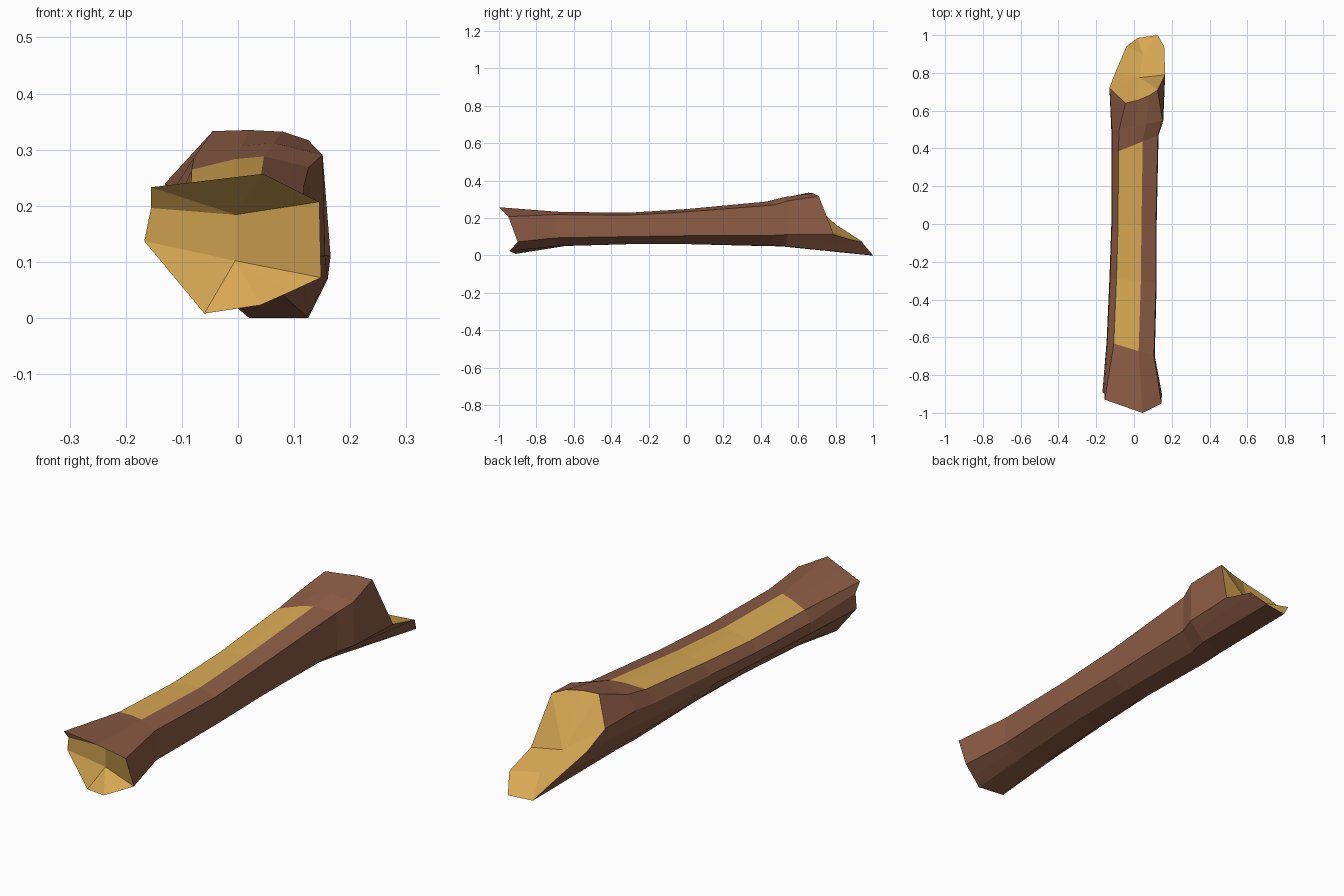
import bpy, bmesh

if "Cube" in bpy.data.objects:
    bpy.data.objects.remove(bpy.data.objects["Cube"])


def material(name, rgb):
    m = bpy.data.materials.new(name)
    m.diffuse_color = (*rgb, 1)
    m.use_nodes = True
    m.node_tree.nodes["Principled BSDF"].inputs["Base Color"].default_value = m.diffuse_color
    return m


bark = material("bark", (0.26, 0.105, 0.06))
wood = material("bare_wood", (0.70, 0.40, 0.09))

# Trunk cross-section, clockwise from the upper left (x: -1..1, z: 0..1)
profile = [(-.7, .9), (-.08, .98), (.33, 1), (.97, .92), (1, .24), (.7, .12),
           (.4, 0), (-.4, 0), (-.75, .2), (-1, .45), (-.97, .68)]
# y, left x, right x, bottom z, top z, slant of ring
stations = [(-.66, -.145, .11, .05, .232, -.3),
            (-.3, -.13, .12, .06, .228, -.1),
            (0, -.12, .12, .06, .247, 0),
            (.42, -.12, .13, .05, .288, .4),
            (.52, -.12, .155, .048, .312, .2)]
# Broken rims, same point order as the profile
front_rim = [(-.155, -.93, .233), (-.055, -.965, .245), (.045, -1, .257),
             (.145, -.95, .207), (.148, -.9, .072), (.094, -.922, .047),
             (.04, -.945, .023), (-.06, -.91, .008), (-.113, -.9, .072),
             (-.167, -.89, .137), (-.155, -.9, .196)]
back_rim = [(-.045, .64, .333), (.02, .655, .335), (.08, .68, .332),
            (.125, .71, .317), (.165, .79, .11), (.16, .94, .07),
            (.125, 1, 0), (.02, .985, 0), (-.04, .94, .075),
            (-.1, .8, .165), (-.13, .72, .24)]


def ring(y, xl, xr, z0, z1, slant):
    cx, hx = (xl + xr) / 2, (xr - xl) / 2
    return [(cx + hx * px, y + slant * hx * px, z0 + (z1 - z0) * pz)
            for px, pz in profile]


bm = bmesh.new()
loops = [[bm.verts.new(p) for p in r]
         for r in [front_rim] + [ring(*s) for s in stations] + [back_rim]]

# Bark sides with a peeled strip along the top
n = len(profile)
for k in range(len(loops) - 1):
    a, b = loops[k], loops[k + 1]
    for i in range(n):
        j = (i + 1) % n
        f = bm.faces.new((a[i], a[j], b[j], b[i]))
        f.material_index = int(i < 2 and 1 <= k <= 3)


def cap(rim, centres, faces):
    """Faces index the rim, with 11 and 12 being the inner points."""
    v = rim + [bm.verts.new(c) for c in centres]
    for f in faces:
        bm.faces.new([v[i] for i in f]).material_index = 1


# Notched front break
cap(loops[0], [(-.005, -.87, .184), (-.005, -.87, .102)],
    [(0, 1, 11), (1, 2, 11), (2, 3, 11), (10, 0, 11), (3, 4, 12, 11),
     (4, 5, 12), (5, 6, 12), (6, 7, 12), (7, 8, 12), (8, 9, 12),
     (9, 10, 11, 12)])
# Slanted back break with a splintered tongue
cap(loops[-1], [(.03, .775, .13), (.045, .9, .08)],
    [(10, 0, 11), (0, 1, 11), (1, 2, 11), (2, 3, 11), (3, 4, 11),
     (4, 5, 12, 11), (5, 6, 12), (6, 7, 12), (7, 8, 12), (8, 9, 11, 12),
     (9, 10, 11)])

bmesh.ops.recalc_face_normals(bm, faces=bm.faces)
mesh = bpy.data.meshes.new("broken_log")
bm.to_mesh(mesh)
bm.free()
mesh.materials.append(bark)
mesh.materials.append(wood)
bpy.context.collection.objects.link(bpy.data.objects.new("broken_log", mesh))
